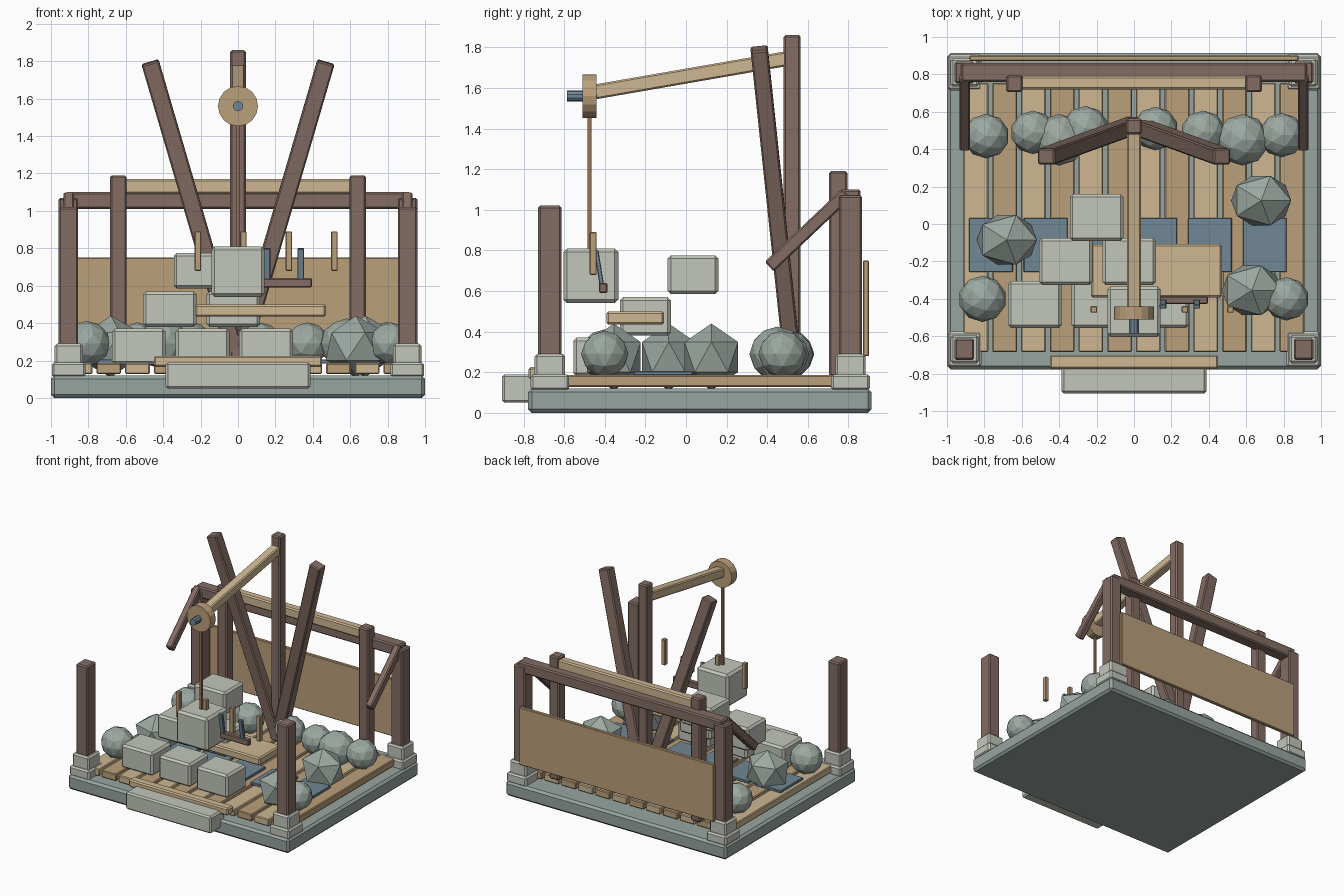
import bpy
from math import radians
from mathutils import Vector

if "Cube" in bpy.data.objects:
    bpy.data.objects.remove(bpy.data.objects["Cube"])


def mat(name, r, g, b):
    m = bpy.data.materials.new(name)
    m.diffuse_color = [(c / 255) ** 2.2 for c in (r, g, b)] + [1]
    m.use_nodes = True
    m.node_tree.nodes["Principled BSDF"].inputs["Base Color"].default_value = m.diffuse_color
    return m


DARK = mat("dark_wood", 130, 108, 100)
LIGHT = mat("light_wood", 205, 182, 145)
MID = mat("mid_wood", 186, 158, 122)
BASE = mat("base_stone", 150, 163, 158)
STONE = mat("cut_stone", 193, 197, 186)
ROCK = mat("rock", 155, 167, 160)
METAL = mat("metal", 112, 134, 148)
ROPE = mat("rope", 150, 112, 85)


def finish(name, m, bevel=0):
    o = bpy.context.object
    o.name = name
    o.data.materials.append(m)
    if bevel:
        b = o.modifiers.new("bevel", 'BEVEL')
        b.width = bevel
        b.segments = 1
    return o


def box(name, center, size, m, bevel=0.01):
    bpy.ops.mesh.primitive_cube_add(size=1, location=center)
    o = bpy.context.object
    o.scale = size
    bpy.ops.object.transform_apply(location=False, rotation=False, scale=True)
    return finish(name, m, bevel)


def beam(name, a, b, w, h, m, bevel=0.008):
    # square bar running from a to b
    a, b = Vector(a), Vector(b)
    o = box(name, (a + b) / 2, (w, h, (b - a).length), m, bevel)
    d = b - a
    if abs(d.x) < 1e-6:
        o.rotation_euler = (-Vector((d.y, d.z)).angle_signed(Vector((0, 1))), 0, 0)
        o.rotation_euler = Vector((0, 0, 1)).rotation_difference(d).to_euler()
    else:
        o.rotation_euler = Vector((0, 0, 1)).rotation_difference(d).to_euler()
    return o


def disc(name, center, r, depth, sides, m, bevel=0):
    bpy.ops.mesh.primitive_cylinder_add(vertices=sides, radius=r, depth=depth,
                                        location=center, rotation=(radians(90), 0, 0))
    return finish(name, m, bevel)


def boulder(name, center, radii, sub):
    bpy.ops.mesh.primitive_ico_sphere_add(subdivisions=sub, radius=1, location=center)
    bpy.context.object.scale = radii
    return finish(name, ROCK)


# base, step and sill
box("base_slab", (0, 0.068, 0.06), (2, 1.69, 0.12), BASE, 0.018)
box("front_step", (0, -0.815, 0.12), (0.775, 0.18, 0.14), STONE, 0.012)
box("front_sill", (0, -0.737, 0.195), (0.9, 0.075, 0.06), LIGHT)

# floor planks
for i in range(12):
    box("floor_plank", (-0.845 + i * 0.1536, 0.035, 0.157), (0.132, 1.44, 0.057),
        MID if i % 2 else LIGHT, 0.006)

# corner footings, posts and braces
for s in (-1, 1):
    for y, top in ((-0.67, 1.02), (0.81, 1.07)):
        box("footing_lower", (s * 0.905, y, 0.15), (0.18, 0.19, 0.08), STONE, 0.012)
        box("footing_upper", (s * 0.905, y, 0.23), (0.15, 0.15, 0.12), STONE, 0.012)
        box("corner_post", (s * 0.907, y, (0.25 + top) / 2), (0.105, 0.115, top - 0.25), DARK)
    beam("corner_brace", (s * 0.905, 0.41, 0.72), (s * 0.905, 0.79, 1.08), 0.055, 0.065, DARK)
    box("rear_post", (s * 0.64, 0.75, 0.685), (0.09, 0.09, 1.01), DARK)

# rear frame
box("rear_beam", (0, 0.81, 1.055), (1.85, 0.1, 0.09), DARK)
box("rear_rail", (0, 0.755, 1.13), (1.3, 0.07, 0.08), LIGHT)
box("back_board", (0, 0.886, 0.515), (1.76, 0.03, 0.47), MID, 0.005)

# crane mast, splayed legs and boom
box("mast", (0, 0.522, 1.02), (0.083, 0.085, 1.68), DARK)
for s in (-1, 1):
    beam("splayed_leg", (0, 0.53, 0.19), (s * 0.47, 0.36, 1.795), 0.095, 0.085, DARK)
beam("boom", (0, -0.45, 1.58), (0, 0.5, 1.745), 0.073, 0.073, LIGHT)
disc("pulley_wheel", (0, -0.475, 1.56), 0.107, 0.07, 16, MID)
disc("pulley_axle", (0, -0.53, 1.56), 0.028, 0.11, 10, METAL)
box("hoist_rope", (0, -0.475, 1.13), (0.018, 0.018, 0.7), ROPE, 0)
box("hanging_block", (0, -0.468, 0.675), (0.285, 0.27, 0.27), STONE, 0.018)

# stacked stone blocks in three steps
for n, x0, y, z in ((3, -0.53, -0.43, 0.275), (2, -0.365, -0.2, 0.475), (1, -0.2, 0.035, 0.68)):
    for i in range(n):
        box("stacked_block", (x0 + i * 0.34, y, z), (0.287, 0.25, 0.19), STONE, 0.016)

# work bench top, pegs and tool rack
box("bench_top", (0.12, -0.25, 0.467), (0.7, 0.285, 0.065), LIGHT)
for i in range(4):
    box("peg", (-0.215 + i * 0.2435, -0.457, 0.785), (0.035, 0.035, 0.21), MID, 0.004)
box("tool_rack", (0.25, -0.408, 0.615), (0.29, 0.042, 0.05), DARK, 0.006)
for x in (0.155, 0.335):
    beam("tool_blade", (x, -0.41, 0.6), (x, -0.442, 0.8), 0.036, 0.022, METAL, 0.004)

# flat floor plates
for i in range(6):
    box("floor_plate", (-0.765 + i * 0.2928, -0.112, 0.195), (0.235, 0.29, 0.022), METAL, 0.004)

# boulders round the edge: small rounded ones and large faceted ones
for x, y, r in ((-0.79, 0.47, 0.123), (-0.54, 0.49, 0.12), (-0.4, 0.45, 0.142),
                (-0.26, 0.51, 0.125), (0.115, 0.51, 0.12), (0.37, 0.49, 0.12),
                (0.58, 0.45, 0.142), (0.79, 0.475, 0.122),
                (-0.81, -0.4, 0.128), (0.815, -0.4, 0.12)):
    boulder("small_boulder", (x, y, 0.29), (r, r * 0.97, r * 0.95), 2)
for x, y in ((-0.68, -0.085), (0.68, 0.125), (0.63, -0.355)):
    boulder("large_boulder", (x, y, 0.275), (0.18, 0.155, 0.165), 1)
